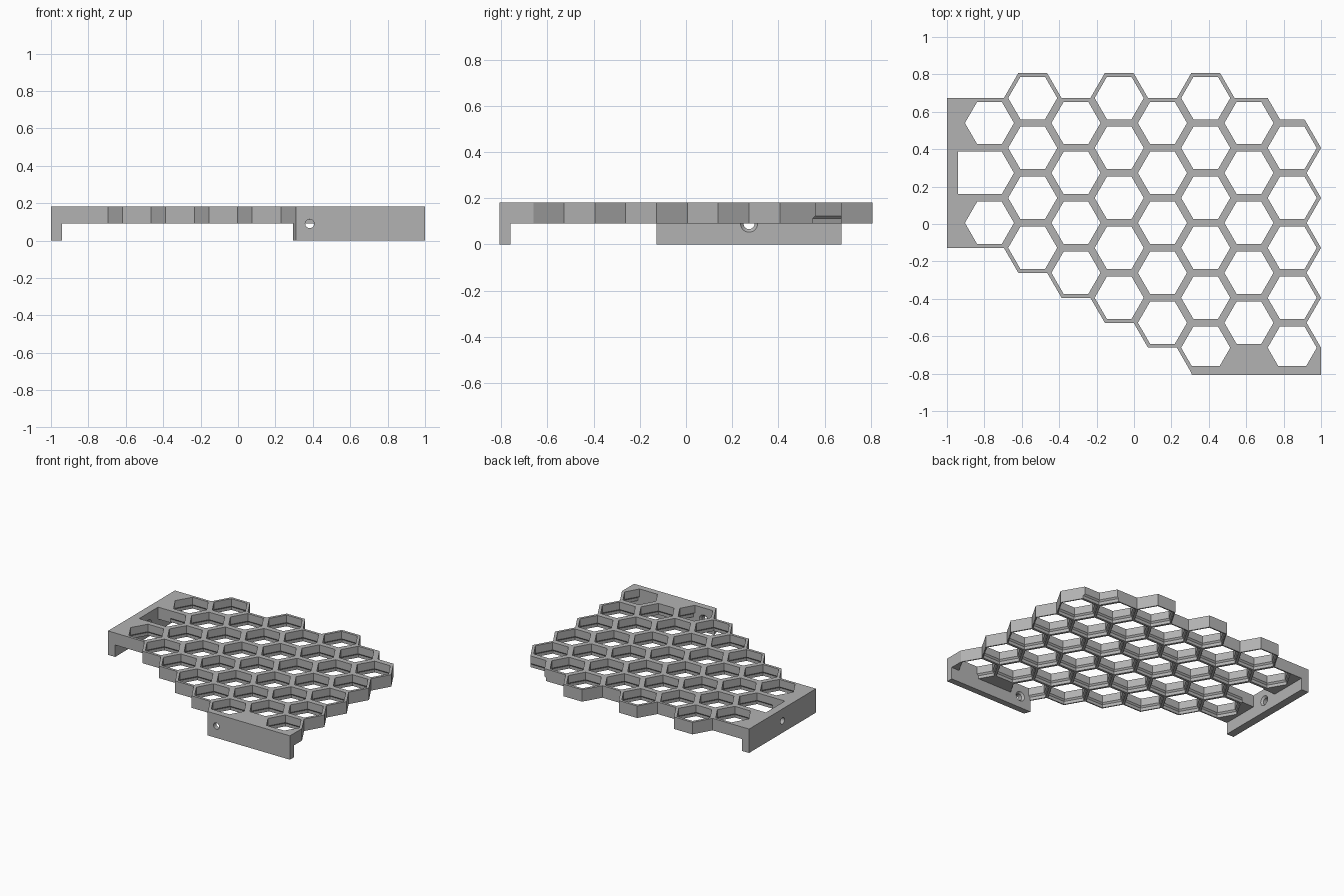
import bpy
import bmesh
import math
from mathutils import Vector

if "Cube" in bpy.data.objects:
    bpy.data.objects.remove(bpy.data.objects["Cube"])

PITCH = 0.267                      # flat-to-flat size of one cell
R = PITCH / math.sqrt(3)           # outer corner radius
R_IN = R * 0.851                   # front opening
R_BACK = R * 0.932                 # wider opening at the back
STEP_X = R * 1.5
BASE, TOP = 0.09, 0.181
X_LAST, Y_TOP = 1 - R, 0.807 - PITCH / 2

grey = bpy.data.materials.new("plain_grey")
grey.use_nodes = True
grey.diffuse_color = (0.45, 0.45, 0.45, 1)
grey.node_tree.nodes["Principled BSDF"].inputs["Base Color"].default_value = (0.45, 0.45, 0.45, 1)


def col_x(col):
    return X_LAST - (7 - col) * STEP_X


def row_y(row):
    return Y_TOP - row * PITCH / 2


def make_object(name, bm):
    bmesh.ops.remove_doubles(bm, verts=bm.verts, dist=0.0001)
    bmesh.ops.recalc_face_normals(bm, faces=bm.faces)
    mesh = bpy.data.meshes.new(name)
    bm.to_mesh(mesh)
    bm.free()
    mesh.materials.append(grey)
    obj = bpy.data.objects.new(name, mesh)
    bpy.context.collection.objects.link(obj)
    return obj


def prism(name, outline, low, high):
    bm = bmesh.new()
    face = bm.faces.new([bm.verts.new((x, y, low)) for x, y in outline])
    moved = bmesh.ops.extrude_face_region(bm, geom=[face])["geom"]
    bmesh.ops.translate(bm, vec=(0, 0, high - low),
                        verts=[v for v in moved if isinstance(v, bmesh.types.BMVert)])
    return make_object(name, bm)


# Cells: column and half-row, with the walls each one has (0 upper right, counterclockwise)
cells = {}
FIRST = [1, 0, 1, 0, 1, 0, 1, 2]
LAST = [5, 6, 7, 8, 9, 10, 9, 10]
for col in range(8):
    for row in range(FIRST[col], LAST[col] + 1, 2):
        cells[col, row] = {0, 1, 2, 3, 4, 5}
cells[0, 3] = {0, 1, 4, 5}         # open towards the left flange
cells[7, 0] = {3, 4}               # leftover corner walls
cells[5, 10] = cells[7, 10] = {0, 1, 2, 3, 5}   # closed by the front flange
NEIGHBOUR = [(1, -1), (0, -2), (-1, -1), (-1, 1), (0, 2), (1, 1)]

# Wall section from the outer top, inwards and down to the outer bottom
SECTION = [(R, TOP), (R_IN, TOP), (R_IN, BASE + 0.034),
           (R_BACK, BASE + 0.023), (R_BACK, BASE), (R, BASE)]

# Honeycomb panel
bm = bmesh.new()
for (col, row), sides in cells.items():
    cx, cy = col_x(col), row_y(row)
    corners = []
    for k in range(6):
        a = math.radians(60 * k)
        corners.append([bm.verts.new((cx + r * math.cos(a), cy + r * math.sin(a), z))
                        for r, z in SECTION])
    for k in sides:
        a, b = corners[k], corners[(k + 1) % 6]
        for i in range(5):
            bm.faces.new((a[i], a[i + 1], b[i + 1], b[i]))
        dc, dr = NEIGHBOUR[k]
        if (k + 3) % 6 not in cells.get((col + dc, row + dr), ()):
            bm.faces.new((a[5], a[0], b[0], b[5]))
        if (k - 1) % 6 not in sides:
            bm.faces.new(a)
        if (k + 1) % 6 not in sides:
            bm.faces.new(b)
bmesh.ops.delete(bm, geom=[v for v in bm.verts if not v.link_faces], context="VERTS")
make_object("honeycomb_panel", bm)

# Solid webs joining the panel to the left flange, mirrored about the open slot
FLANGE_X, FLANGE_Y = -0.94, -0.76
x0, slot_y = col_x(0), row_y(3)
half_slot = R_IN * math.sqrt(3) / 2
for name, s in (("left_web_back", 1), ("left_web_front", -1)):
    prism(name, [(x, slot_y + s * y) for x, y in (
        (FLANGE_X, PITCH * 1.5), (x0 - R / 2, PITCH * 1.5), (x0 - R, PITCH),
        (x0 - R / 2, PITCH / 2), (x0 - R_IN / 2, half_slot), (FLANGE_X, half_slot))], BASE, TOP)

# Solid webs behind the front flange
x5, x7 = col_x(5), col_x(7)
y_mid, y_low = row_y(10), row_y(11)
prism("front_web", [(x5 + R / 2, y_low), (x7 - R / 2, y_low),
                    (x7 - R, y_mid), (x5 + R, y_mid)], BASE, TOP)
prism("front_corner_web", [(x7 + R / 2, y_low), (1, y_low), (1, y_mid)], BASE, TOP)

# Mounting flanges
left_flange = prism("left_flange", [(-1, row_y(6)), (FLANGE_X, row_y(6)),
                                    (FLANGE_X, row_y(0)), (-1, row_y(0))], 0, TOP)
front_flange = prism("front_flange", [(0.31, -0.807), (1, -0.807),
                                      (1, FLANGE_Y), (0.293, FLANGE_Y)], 0, TOP)


def cut_screw_hole(target, inner_point, inward):
    """Through hole with a countersink on the inner face."""
    turn = Vector(inward).to_track_quat("Z", "Y").to_matrix().to_4x4()
    for r1, r2, depth in ((0.024, 0.024, 0.3), (0.024, 0.05, 0.026)):
        bm = bmesh.new()
        bmesh.ops.create_cone(bm, cap_ends=True, segments=32, radius1=r1, radius2=r2, depth=depth)
        bmesh.ops.transform(bm, matrix=turn, verts=bm.verts)
        bmesh.ops.translate(bm, vec=inner_point, verts=bm.verts)
        cutter = make_object("hole_cutter", bm)
        cutter.hide_render = True
        mod = target.modifiers.new("screw_hole", "BOOLEAN")
        mod.operation, mod.solver, mod.object = "DIFFERENCE", "EXACT", cutter
        bpy.context.view_layer.objects.active = target
        bpy.ops.object.modifier_apply(modifier=mod.name)
        bpy.data.objects.remove(cutter)


cut_screw_hole(left_flange, (FLANGE_X, slot_y, BASE), (1, 0, 0))
cut_screw_hole(front_flange, (x5, FLANGE_Y, BASE), (0, 1, 0))
